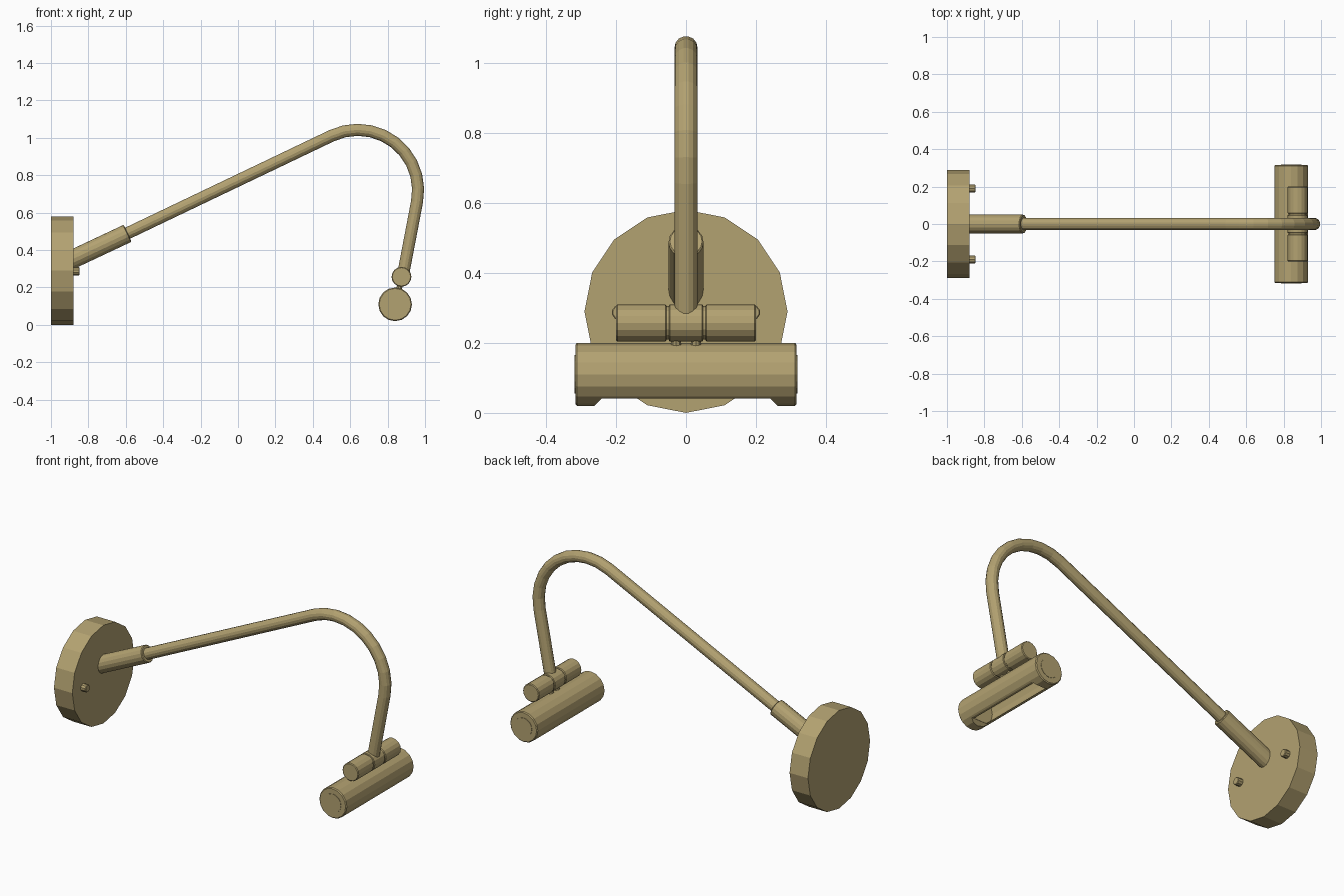
import bpy
from math import sin, cos, radians
from mathutils import Vector

cube = bpy.data.objects.get("Cube")
if cube:
    bpy.data.objects.remove(cube, do_unlink=True)

# One brass colour for everything
brass = bpy.data.materials.new("antique_brass")
brass.use_nodes = True
BRASS = (0.45, 0.36, 0.165, 1)
brass.diffuse_color = BRASS
brass.node_tree.nodes["Principled BSDF"].inputs["Base Color"].default_value = BRASS


def rod(name, start, end, radius, sides=16, bevel=0.0):
    """Flat-sided cylinder between two points."""
    start, end = Vector(start), Vector(end)
    axis = end - start
    bpy.ops.mesh.primitive_cylinder_add(vertices=sides, radius=radius,
                                        depth=axis.length, location=(start + end) / 2)
    ob = bpy.context.object
    ob.name = name
    ob.rotation_euler = axis.to_track_quat("Z", "Y").to_euler()
    ob.data.materials.append(brass)
    if bevel:
        mod = ob.modifiers.new("soft_rim", "BEVEL")
        mod.width = bevel
        mod.segments = 1
        mod.limit_method = "ANGLE"
        mod.angle_limit = radians(50)
    return ob


def cut(target, cutter):
    """Subtract a cutter and discard it."""
    mod = target.modifiers.new("cut", "BOOLEAN")
    mod.operation = "DIFFERENCE"
    mod.solver = "EXACT"
    mod.object = cutter
    cutter.hide_render = True
    bpy.context.view_layer.objects.active = target
    for m in list(target.modifiers):
        bpy.ops.object.modifier_apply(modifier=m.name)
    bpy.data.objects.remove(cutter, do_unlink=True)


# Wall plate with two mounting pins
rod("wall_plate", (-1, 0, 0.29), (-0.88, 0, 0.29), 0.29)
for side, name in ((1, "left"), (-1, "right")):
    y = side * 0.19
    rod(name + "_mounting_pin", (-0.89, y, 0.287), (-0.848, y, 0.287), 0.022, 10, 0.003)

# Angled socket that holds the arm
rod("arm_socket", (-0.93, 0, 0.33), (-0.59, 0, 0.49), 0.05, bevel=0.004)

# Bent arm: straight rise, hooked bend, straight drop
bend_x, bend_z, bend_r = 0.64, 0.72, 0.323
path = [(-0.62, 0.476)]
for i in range(11):
    a = radians(115.4 - 126.4 * i / 10)
    path.append((bend_x + bend_r * cos(a), bend_z + bend_r * sin(a)))
path.append((0.88, 0.255))
curve = bpy.data.curves.new("arm", "CURVE")
curve.dimensions = "3D"
curve.bevel_depth = 0.033
curve.bevel_resolution = 5
curve.use_fill_caps = True
spline = curve.splines.new("POLY")
spline.points.add(len(path) - 1)
for point, (x, z) in zip(spline.points, path):
    point.co = (x, 0, z, 1)
spline.use_smooth = False
curve.materials.append(brass)
arm = bpy.data.objects.new("arm", curve)
bpy.context.collection.objects.link(arm)

# Swivel joint: collar, two grips and a core showing in the grooves
jx, jz = 0.874, 0.257
rod("swivel_core", (jx, -0.1, jz), (jx, 0.1, jz), 0.048)
rod("swivel_collar", (jx, -0.049, jz), (jx, 0.049, jz), 0.053, bevel=0.003)
for side, name in ((1, "left"), (-1, "right")):
    rod(name + "_swivel_grip", (jx, side * 0.055, jz), (jx, side * 0.2, jz), 0.053, bevel=0.004)
    y = side * 0.028
    rod(name + "_joint_post", (0.868, y, 0.23), (0.858, y, 0.17), 0.015, 10)

# Lamp shade: hollow tube with a slot along its underside
lx, lz = 0.84, 0.11
shade = rod("lamp_shade", (lx, -0.316, lz), (lx, 0.316, lz), 0.09, bevel=0.005)
cut(shade, rod("shade_hollow_cutter", (lx, -0.24, lz), (lx, 0.24, lz), 0.082))

# Slot cutter with sloping ends
bpy.ops.mesh.primitive_cube_add(size=1, location=(lx, 0, 0.02))
slot = bpy.context.object
slot.name = "slot_cutter"
for v in slot.data.vertices:
    top = v.co.z > 0
    v.co.x *= 0.3
    v.co.y *= 0.482 if top else 0.562
    v.co.z *= 0.042
cut(shade, slot)

# Thin round caps on the shade ends
for side, name in ((1, "left"), (-1, "right")):
    rod(name + "_end_cap", (lx, side * 0.31, lz), (lx, side * 0.318, lz), 0.055)
